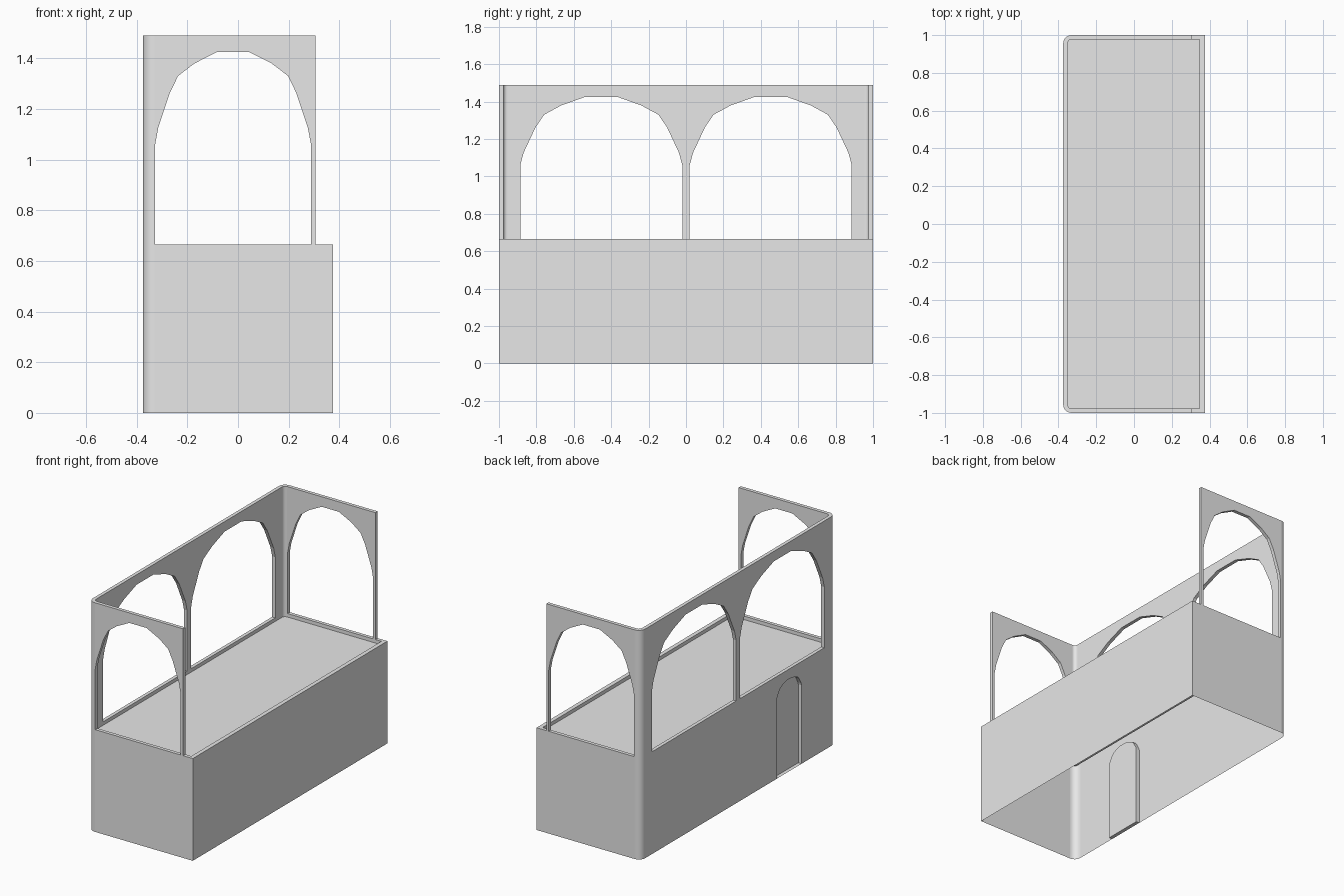
import bpy, bmesh, math

cube = bpy.data.objects.get("Cube")
if cube:
    bpy.data.objects.remove(cube, do_unlink=True)

X, Y = 0.375, 1.0            # half depth, half length
RIM, TOP = 0.665, 1.49       # base height, full height
FLOOR = 0.642
R, T = 0.045, 0.023          # corner radius, wall thickness
STEPS = 8

grey = bpy.data.materials.new("plain grey")
grey.use_nodes = True
grey.diffuse_color = (0.8, 0.8, 0.8, 1)
grey.node_tree.nodes["Principled BSDF"].inputs["Base Color"].default_value = (0.8, 0.8, 0.8, 1)


def finish(name, bm, recalc=True):
    bmesh.ops.remove_doubles(bm, verts=bm.verts[:], dist=0.0001)
    if recalc:
        bmesh.ops.recalc_face_normals(bm, faces=bm.faces[:])
    mesh = bpy.data.meshes.new(name)
    bm.to_mesh(mesh)
    bm.free()
    mesh.materials.append(grey)
    obj = bpy.data.objects.new(name, mesh)
    bpy.context.scene.collection.objects.link(obj)
    return obj


def add(bm, points, smooth=False):
    face = bm.faces.new([bm.verts.new(p) for p in points])
    face.smooth = smooth


def arch(centre, half, bottom, spring, top):
    """Outline of an arched opening, from the low side to the high side."""
    shape = [(1, 0), (.96, .18), (.812, .555), (.705, .74), (.495, .875), (.2, 1)]
    side = [(half, bottom)] + [(half * u, spring + (top - spring) * v) for u, v in shape]
    return [(centre - u, z) for u, z in side] + [(centre + u, z) for u, z in reversed(side)]


def arc(sign, radius):
    """Rounded corner on the -x side, running from the end wall to the long wall."""
    cx, cy = -X + R, sign * (Y - R)
    angles = [math.pi / 2 * i / STEPS for i in range(STEPS + 1)]
    return [(cx - radius * math.sin(a), cy + sign * radius * math.cos(a)) for a in angles]


def prism(name, outline, place, a, b, smooth=False):
    """Extrude a flat outline between depths a and b."""
    bm = bmesh.new()
    add(bm, [place(u, v, a) for u, v in outline])
    add(bm, [place(u, v, b) for u, v in reversed(outline)])
    for (u, v), (s, t) in zip(outline, outline[1:] + outline[:1]):
        curved = smooth and math.hypot(s - u, t - v) < T * 0.9
        add(bm, [place(u, v, a), place(u, v, b), place(s, t, b), place(s, t, a)], curved)
    return finish(name, bm)


def ring(inset_x, inset):
    """Footprint of the base, square on +x and rounded on -x."""
    corner_r = R - inset
    return ([(X - inset_x, -Y + inset), (X - inset_x, Y - inset)]
            + arc(1, corner_r) + arc(-1, corner_r)[::-1])


# Base: outer walls open below, rim, lip and sunken floor
outer, inner = ring(0, 0), ring(0.027, T)
door = arch(-0.525, 0.128, 0, 0.51, 0.60)
bm = bmesh.new()
count = len(outer)
long_wall = 2 + STEPS        # index of the straight -x wall
for i in range(count):
    j = (i + 1) % count
    a, b, c, d = outer[i], outer[j], inner[j], inner[i]
    curved = 2 <= i < count - 1 and i != long_wall
    notch = [(-X, y, z) for y, z in reversed(door)] if i == long_wall else []
    add(bm, [(*a, 0)] + notch + [(*b, 0), (*b, RIM), (*a, RIM)], curved)
    add(bm, [(*a, RIM), (*b, RIM), (*c, RIM), (*d, RIM)])
    add(bm, [(*d, RIM), (*c, RIM), (*c, FLOOR), (*d, FLOOR)], curved)
add(bm, [(*p, FLOOR) for p in inner])

# Door recess: jambs, sill and back panel
back = -X + 0.024
for (y, z), (s, t) in zip(door, door[1:] + door[:1]):
    add(bm, [(-X, y, z), (-X, s, t), (back, s, t), (back, y, z)])
add(bm, [(back, y, z) for y, z in reversed(door)])
finish("base_with_door", bm, recalc=False)

# Long upper wall with two arched openings
half = Y - R
profile = [(-half, RIM)]
for side in (-1, 1):
    profile += arch(side * 0.453, 0.433, RIM, 1.06, 1.425)
profile += [(half, RIM), (half, TOP), (-half, TOP)]
prism("long_arch_wall", profile, lambda y, z, x: (x, y, z), -X, -X + T)

# End walls with one arched opening, and the rounded corners
end = ([(-X + R, RIM)] + arch(-0.0195, 0.3075, RIM, 1.06, 1.425)
       + [(0.305, RIM), (0.305, TOP), (-X + R, TOP)])
for sign, side in ((-1, "front"), (1, "back")):
    prism(side + "_arch_wall", end, lambda x, z, y: (x, y, z), sign * (Y - T), sign * Y)
    prism(side + "_corner", arc(sign, R) + arc(sign, R - T)[::-1],
          lambda x, y, z: (x, y, z), RIM, TOP, smooth=True)
